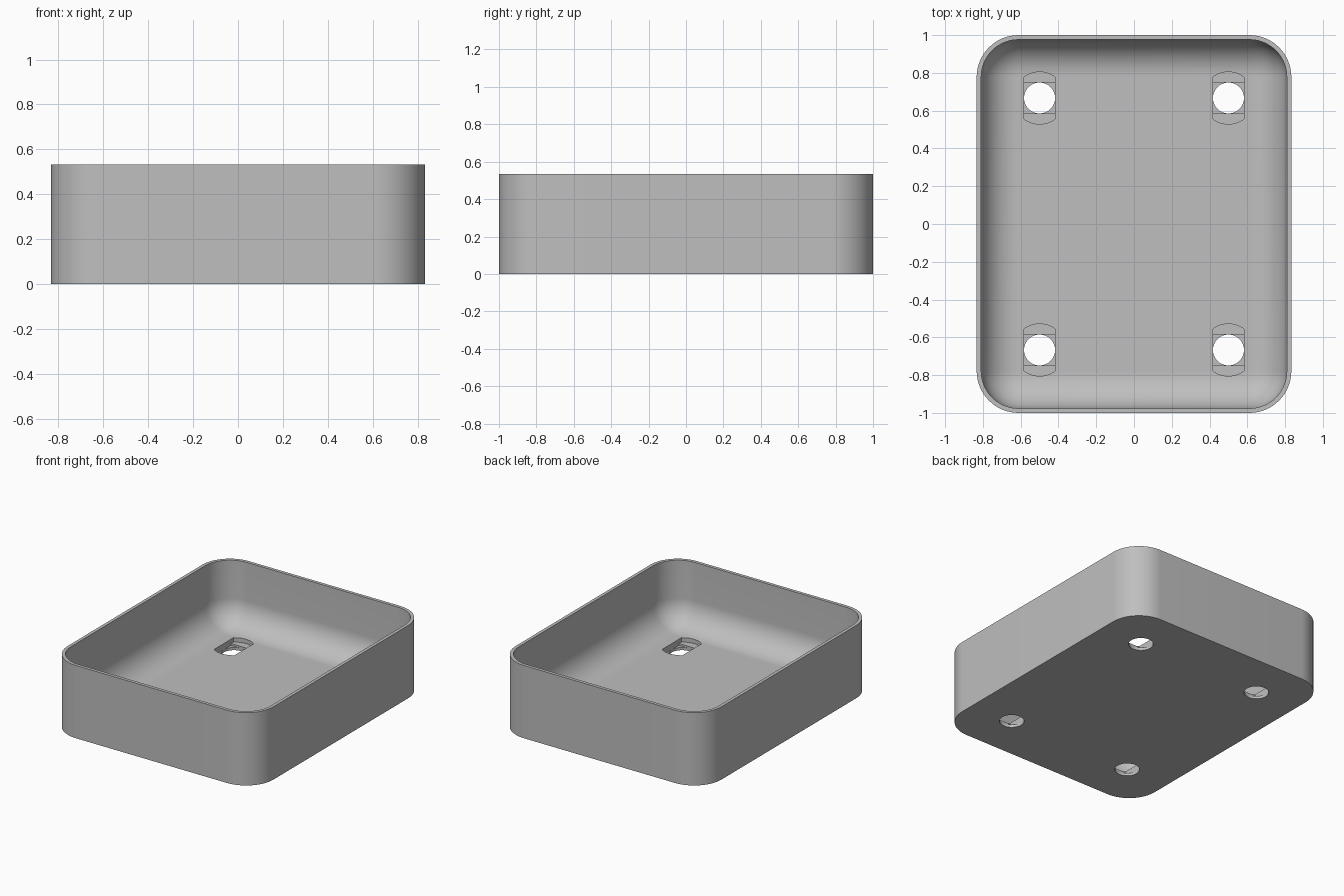
import bpy, bmesh
from math import sin, cos, pi, asin

default = bpy.data.objects.get("Cube")
if default:
    bpy.data.objects.remove(default, do_unlink=True)

# Main sizes
HALF_X, HALF_Y, HEIGHT = 0.833, 1.0, 0.533
WALL, FLOOR = 0.024, 0.065
CORNER, FILLET = 0.222, 0.19
SEG = 16
HOLE_R, SLOT_R = 0.082, 0.138
HOLE_X, HOLE_Y = 0.5, 0.667

grey = bpy.data.materials.new("plain grey")
grey.use_nodes = True
colour = (0.52, 0.52, 0.52, 1)
grey.diffuse_color = colour
grey.node_tree.nodes["Principled BSDF"].inputs["Base Color"].default_value = colour


def make_object(name, bm):
    bmesh.ops.recalc_face_normals(bm, faces=bm.faces)
    mesh = bpy.data.meshes.new(name)
    bm.to_mesh(mesh)
    bm.free()
    mesh.materials.append(grey)
    obj = bpy.data.objects.new(name, mesh)
    bpy.context.collection.objects.link(obj)
    return obj


def rounded_ring(bm, inset, z):
    """Rounded rectangle of vertices, moved inward by inset."""
    r = CORNER - inset
    ring = []
    for k, (sx, sy) in enumerate([(1, 1), (-1, 1), (-1, -1), (1, -1)]):
        for i in range(SEG + 1):
            a = (k + i / SEG) * pi / 2
            ring.append(bm.verts.new((sx * (HALF_X - CORNER) + r * cos(a),
                                      sy * (HALF_Y - CORNER) + r * sin(a), z)))
    return ring


def bridge(bm, a, b):
    n = len(a)
    for i in range(n):
        j = (i + 1) % n
        bm.faces.new((a[i], a[j], b[j], b[i]))


# Tray body: outer wall, rim, inner wall and the curve down to the floor
bm = bmesh.new()
levels = [(0, 0), (0, HEIGHT), (WALL, HEIGHT)]
for i in range(SEG + 1):
    a = i / SEG * pi / 2
    levels.append((WALL + FILLET * (1 - cos(a)), FLOOR + FILLET * (1 - sin(a))))
rings = [rounded_ring(bm, inset, z) for inset, z in levels]
for lower, upper in zip(rings, rings[1:]):
    bridge(bm, lower, upper)
bm.faces.new(rings[0])
bm.faces.new(rings[-1])
tray = make_object("tray", bm)

# Outlines of the stepped screw openings
circle = [(HOLE_R * cos(2 * pi * i / 48), HOLE_R * sin(2 * pi * i / 48)) for i in range(48)]
square = [(HOLE_R, HOLE_R), (-HOLE_R, HOLE_R), (-HOLE_R, -HOLE_R), (HOLE_R, -HOLE_R)]
spread = asin(HOLE_R / SLOT_R)
arc = [(SLOT_R * sin(t), SLOT_R * cos(t))
       for t in (spread * (1 - i / 6) for i in range(13))]
slot = arc + [(-x, -y) for x, y in arc]


def cut(name, outline, z0, z1):
    """Cut the outline out of the tray at all four screw positions."""
    bm = bmesh.new()
    for cx in (-HOLE_X, HOLE_X):
        for cy in (-HOLE_Y, HOLE_Y):
            low, high = [[bm.verts.new((cx + x, cy + y, z)) for x, y in outline]
                         for z in (z0, z1)]
            bridge(bm, low, high)
            bm.faces.new(low)
            bm.faces.new(high)
    cutter = make_object(name, bm)
    cutter.hide_render = True
    mod = tray.modifiers.new(name, "BOOLEAN")
    mod.operation = "DIFFERENCE"
    mod.solver = "EXACT"
    mod.object = cutter
    bpy.context.view_layer.objects.active = tray
    bpy.ops.object.modifier_apply(modifier=name)
    bpy.data.objects.remove(cutter, do_unlink=True)


# Slot in the floor, square step below it, round hole at the bottom
cut("slot_cutter", slot, 0.034, 0.2)
cut("square_cutter", square, 0.02, 0.1)
cut("hole_cutter", circle, -0.1, 0.1)

# Smooth curves with sharp rims
bpy.ops.object.select_all(action="DESELECT")
tray.select_set(True)
bpy.context.view_layer.objects.active = tray
bpy.ops.object.shade_smooth_by_angle()
